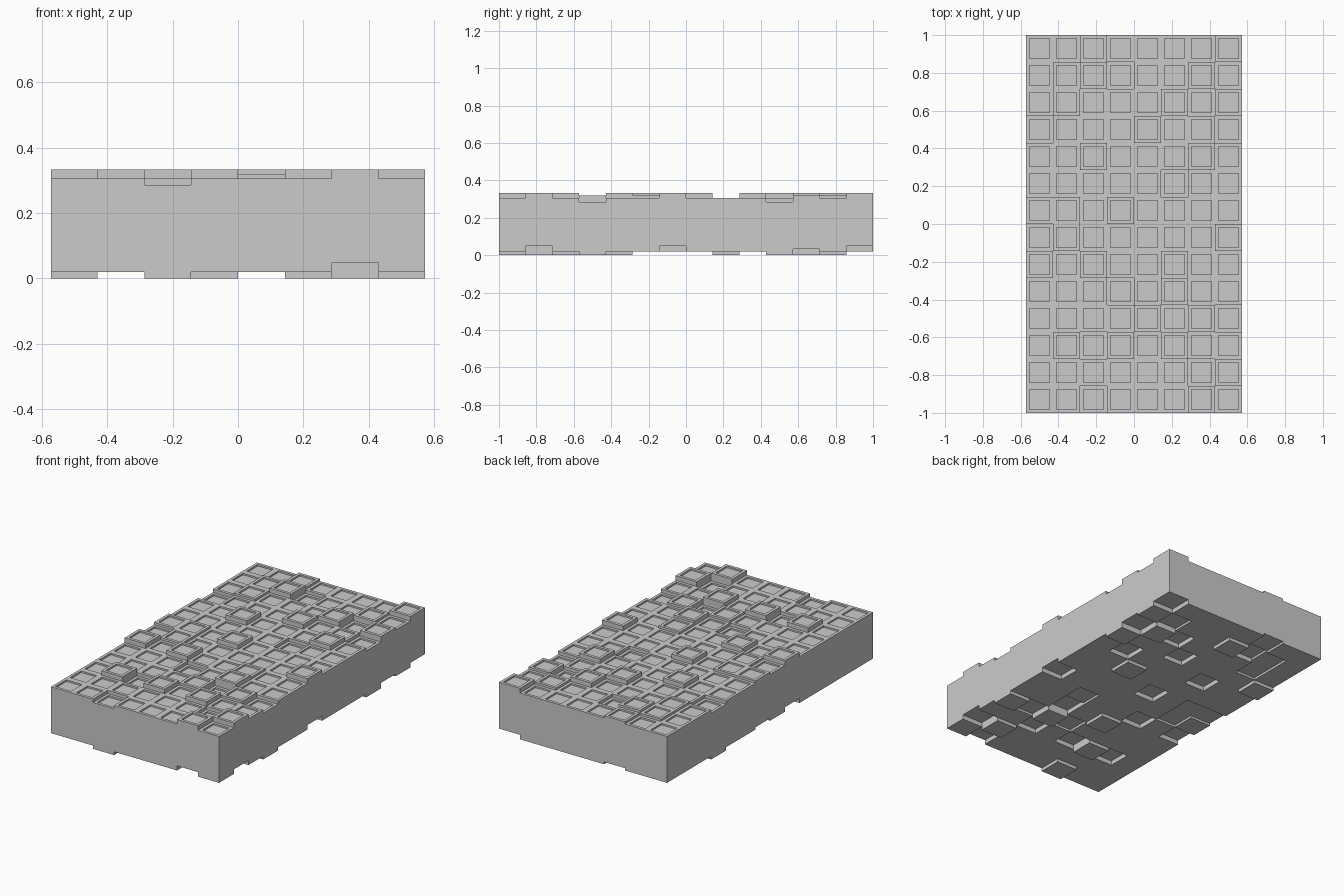
import bpy, bmesh

if "Cube" in bpy.data.objects:
    bpy.data.objects.remove(bpy.data.objects["Cube"])

CELL = 2 / 14          # square paving block footprint
TALL = 0.285           # height of every block
RIM, DEPTH = 0.018, 0.01
LEVEL = {"L": 0.0, "M": 0.02, "R": 0.034, "H": 0.048}

# block offsets, first row is the back, left to right is -x to +x
rows = [
    "MMRMMMMH",
    "MRHLMMRM",
    "MRMMMHLR",
    "LMMMHMML",
    "MMHMMMHM",
    "MMMMMLMM",
    "RRMHMMMM",
    "MRMMMMMH",
    "HMHMMRMM",
    "MMMLMHMM",
    "MMMMRLRL",
    "MHLHMHMM",
    "MMMMMMLH",
    "MMLMMMHM",
]


def add_block(bm, cx, cy, z):
    """Upright block with a shallow sunk panel in its top."""
    h = CELL / 2

    def ring(r, height):
        return [bm.verts.new((cx + sx * r, cy + sy * r, height))
                for sx, sy in ((-1, -1), (1, -1), (1, 1), (-1, 1))]

    rings = [ring(h, z), ring(h, z + TALL),
             ring(h - RIM, z + TALL), ring(h - RIM, z + TALL - DEPTH)]
    bm.faces.new(rings[0][::-1])
    for a, b in zip(rings, rings[1:]):
        for k in range(4):
            n = (k + 1) % 4
            bm.faces.new((a[k], a[n], b[n], b[k]))
    bm.faces.new(rings[-1])


# paving slab made of the uneven blocks
bm = bmesh.new()
for r, line in enumerate(rows):
    for c, key in enumerate(line):
        add_block(bm, (c - 3.5) * CELL, (6.5 - r) * CELL, LEVEL[key])
mesh = bpy.data.meshes.new("paving_blocks")
bm.to_mesh(mesh)
bm.free()
bpy.context.collection.objects.link(bpy.data.objects.new("paving_blocks", mesh))
